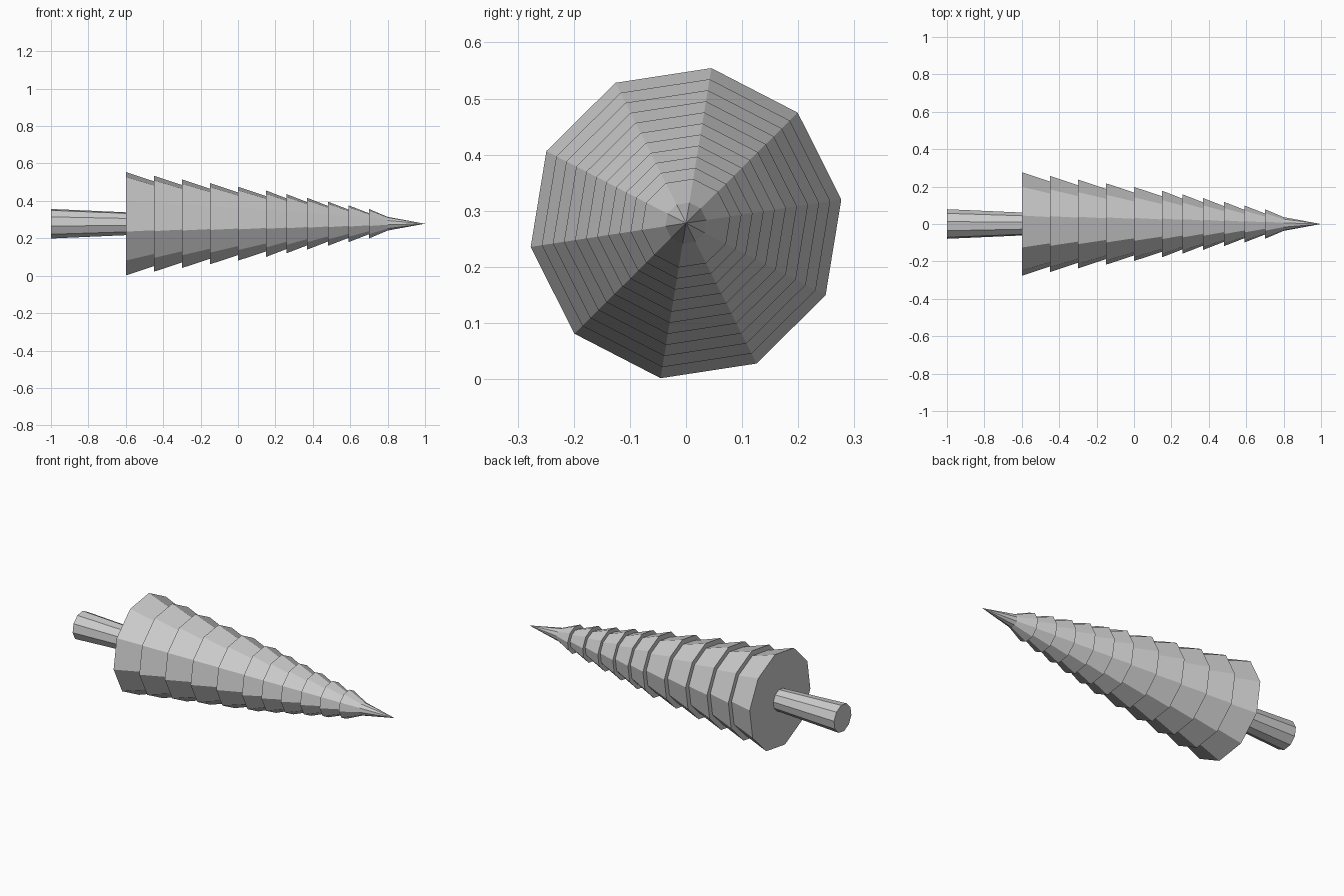
import bpy, bmesh
from math import sin, cos, pi, radians

SIDES = 10
TURN = radians(8.7)
AXIS_Z = 0.278

cube = bpy.data.objects.get("Cube")
if cube:
    bpy.data.objects.remove(cube, do_unlink=True)

grey = bpy.data.materials.new("plain grey")
grey.use_nodes = True
colour = (0.6, 0.6, 0.6, 1)
grey.diffuse_color = colour
grey.node_tree.nodes["Principled BSDF"].inputs["Base Color"].default_value = colour


def lathe(name, profile):
    """Flat-faced solid around the x axis from (x, radius) points; radius 0 makes a point."""
    bm = bmesh.new()
    rings = []
    for x, r in profile:
        if r == 0:
            rings.append([bm.verts.new((x, 0, AXIS_Z))] * SIDES)
            continue
        angles = [TURN + 2 * pi * i / SIDES for i in range(SIDES)]
        rings.append([bm.verts.new((x, r * cos(a), AXIS_Z + r * sin(a))) for a in angles])
    for a, b in zip(rings, rings[1:]):
        for i in range(SIDES):
            j = (i + 1) % SIDES
            corners = dict.fromkeys((a[i], a[j], b[j], b[i]))
            bm.faces.new(list(corners))
    for ring, (x, r) in zip((rings[0], rings[-1]), (profile[0], profile[-1])):
        if r:
            bm.faces.new(ring)
    bmesh.ops.recalc_face_normals(bm, faces=bm.faces)
    mesh = bpy.data.meshes.new(name)
    bm.to_mesh(mesh)
    bm.free()
    mesh.materials.append(grey)
    obj = bpy.data.objects.new(name, mesh)
    bpy.context.collection.objects.link(obj)


# Trunk, tapering towards the foliage
lathe("trunk", [(-1, 0.08), (-0.6, 0.062)])

# Overlapping tiers: five long ones, then six short ones, then the pointed tip
starts = [-0.6 + 0.15 * i for i in range(5)] + [0.15 + 0.11 * i for i in range(6)]
ends = starts[1:] + [0.8]
profile = []
for i, (start, end) in enumerate(zip(starts, ends)):
    wide = 0.28 - 0.02 * i
    drop = 0.05 if i < 5 else 0.043
    profile += [(start, wide), (end, wide - drop)]
lathe("foliage", profile + [(1, 0)])
